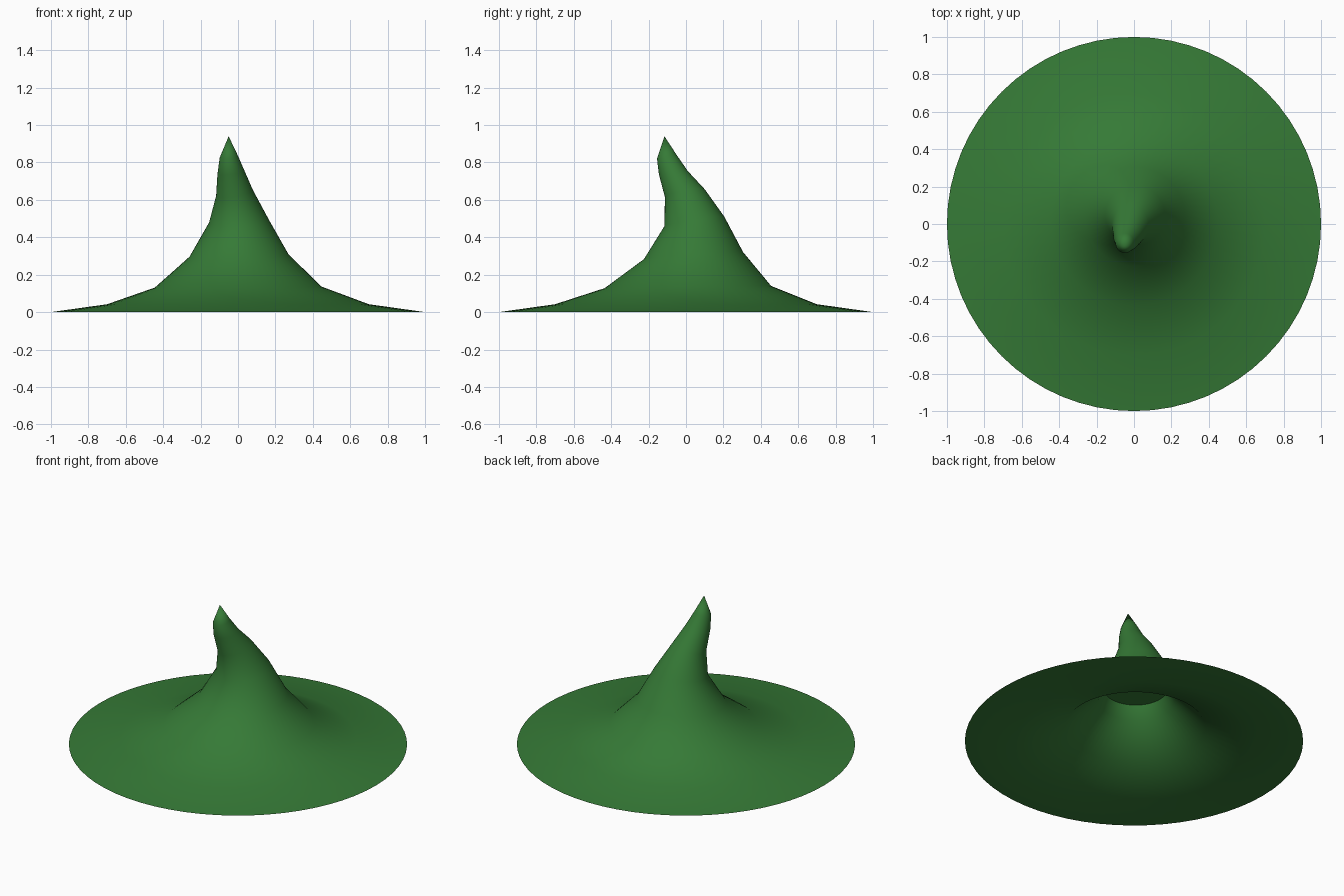
import bpy, bmesh, math

if "Cube" in bpy.data.objects:
    bpy.data.objects.remove(bpy.data.objects["Cube"])

green = bpy.data.materials.new("leaf green")
green.diffuse_color = (0.036, 0.194, 0.037, 1)
green.use_nodes = True
green.node_tree.nodes["Principled BSDF"].inputs["Base Color"].default_value = green.diffuse_color
N = 64

# Outer rings: x min, x max, y min, y max, z centre, z tilt along x, z tilt along y
OUTER = [
    (-1.0, 1.0, -1.0, 1.0, 0.0, 0.0, 0.0),
    (-0.70, 0.70, -0.70, 0.70, 0.042, 0.0, 0.0),
    (-0.445, 0.445, -0.435, 0.455, 0.134, 0.003, 0.006),
    (-0.26, 0.27, -0.225, 0.305, 0.302, 0.007, 0.019),
    (-0.155, 0.165, -0.115, 0.205, 0.485, 0.008, 0.025),
    (-0.117, 0.08, -0.113, 0.10, 0.636, 0.015, 0.02),
    (-0.11, 0.035, -0.145, 0.01, 0.745, 0.01, 0.008),
    (-0.098, 0.0, -0.155, -0.05, 0.83, 0.005, 0.01),
]
TIP = (-0.05, -0.115, 0.94)

# Underside rings: radius, y centre, z
INNER = [(1.0, 0.0, 0.0), (0.70, 0.0, 0.004), (0.415, 0.01, 0.09),
         (0.225, 0.02, 0.265), (0.185, 0.015, 0.345)]


def ring_points(x0, x1, y0, y1, z, tx=0, ty=0):
    for i in range(N):
        a = 2 * math.pi * i / N
        c, s = math.cos(a), math.sin(a)
        yield ((x0 + x1) / 2 + c * (x1 - x0) / 2,
               (y0 + y1) / 2 + s * (y1 - y0) / 2,
               z + tx * c + ty * s)


def loft(bm, rings, inward=False):
    """Skin a stack of rings and return the vertex loops."""
    loops = [[bm.verts.new(p) for p in ring_points(*r)] for r in rings]
    for lo, hi in zip(loops, loops[1:]):
        for i in range(N):
            j = (i + 1) % N
            quad = (lo[i], lo[j], hi[j], hi[i])
            bm.faces.new(quad[::-1] if inward else quad).smooth = True
    return loops


def finish(bm, name):
    me = bpy.data.meshes.new(name)
    bm.to_mesh(me)
    bm.free()
    me.materials.append(green)
    ob = bpy.data.objects.new(name, me)
    bpy.context.collection.objects.link(ob)


# Brim top and bent crown, closed at the tip
bm = bmesh.new()
top = loft(bm, OUTER)[-1]
tip = bm.verts.new(TIP)
for i in range(N):
    bm.faces.new((top[i], top[(i + 1) % N], tip)).smooth = True
finish(bm, "pointed_hat")

# Brim underside and head opening, with a flat ceiling on its own sharp edge
bm = bmesh.new()
rings = [(-r, r, cy - r, cy + r, z) for r, cy, z in INNER]
loft(bm, rings, inward=True)
disc = [bm.verts.new(p) for p in ring_points(*rings[-1])]
bm.faces.new(disc[::-1])
finish(bm, "hat_lining")
